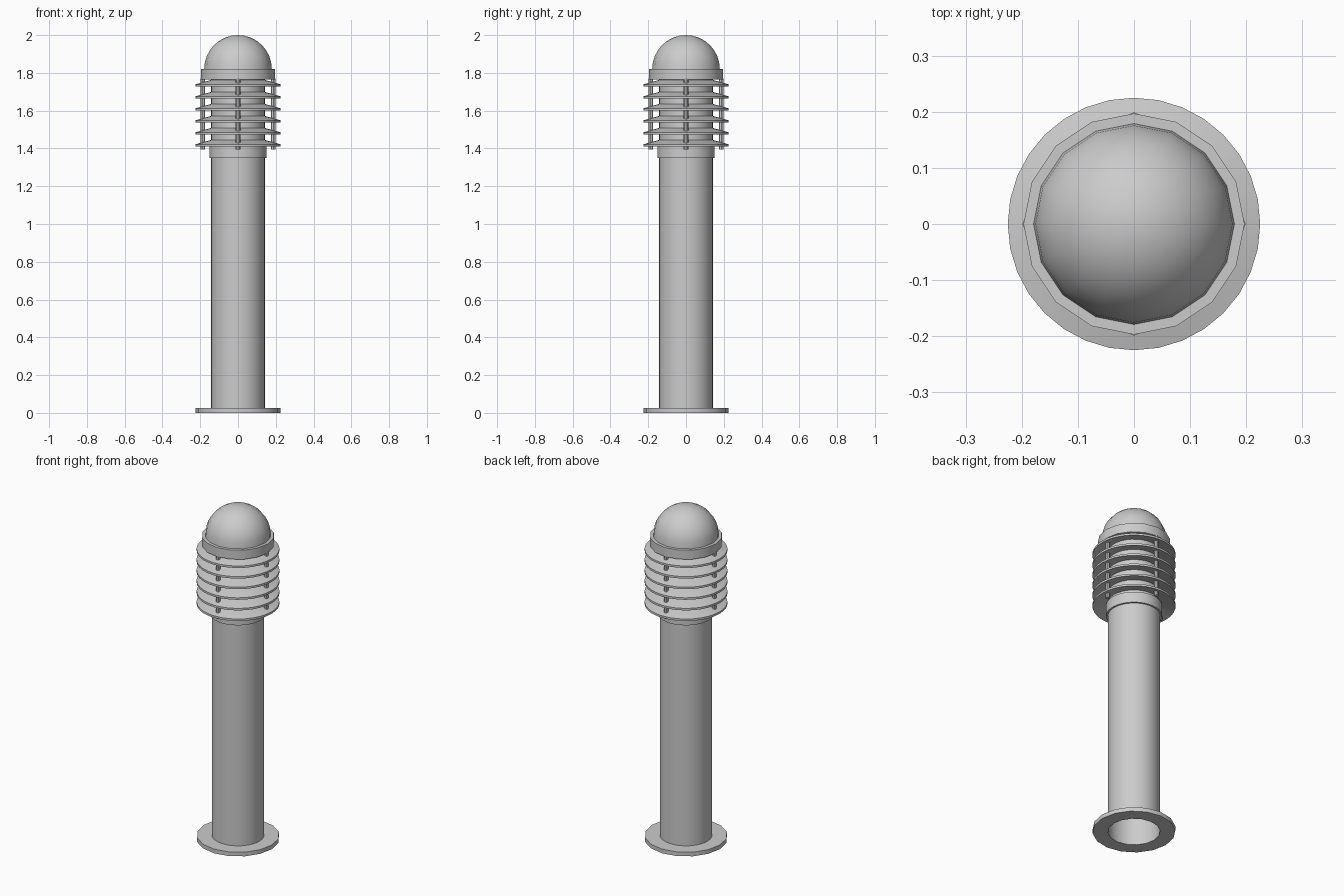
import bpy, bmesh, math
from math import sin, cos, pi

if "Cube" in bpy.data.objects:
    bpy.data.objects.remove(bpy.data.objects["Cube"])


def lathe(name, profile, sides, closed=False, angle=40):
    """Revolve (radius, z) points around z; radius 0 makes a pole."""
    bm = bmesh.new()
    rings = []
    for r, z in profile:
        if r == 0:
            rings.append([bm.verts.new((0, 0, z))] * sides)
        else:
            rings.append([bm.verts.new((r * cos(2 * pi * i / sides),
                                        r * sin(2 * pi * i / sides), z))
                          for i in range(sides)])
    pairs = list(zip(rings, rings[1:]))
    if closed:
        pairs.append((rings[-1], rings[0]))
    for a, b in pairs:
        for i in range(sides):
            j = (i + 1) % sides
            bm.faces.new(dict.fromkeys((a[i], a[j], b[j], b[i])))
    bmesh.ops.recalc_face_normals(bm, faces=bm.faces)
    mesh = bpy.data.meshes.new(name)
    bm.to_mesh(mesh)
    bm.free()
    ob = bpy.data.objects.new(name, mesh)
    bpy.context.collection.objects.link(ob)
    bpy.ops.object.select_all(action='DESELECT')
    ob.select_set(True)
    bpy.context.view_layer.objects.active = ob
    bpy.ops.object.shade_smooth_by_angle(angle=math.radians(angle))
    return ob


R = 0.142  # post radius

# Base flange, open in the middle
lathe("base_flange", [(R, 0), (0.225, 0), (0.225, 0.025), (R, 0.025)], 16, closed=True)

# Hollow post running up into the lamp head
lathe("post", [(R, 0), (R, 1.77)], 32)

# Collar below the louvres
lathe("collar", [(R, 1.35), (0.152, 1.35), (0.152, 1.415), (R, 1.415)], 32, closed=True)

# Six sloping louvre rings
for k in range(6):
    z = 1.41 + k * 0.0635
    lathe(f"louvre_{k + 1}", [(R, z + 0.022), (0.225, z), (0.225, z + 0.012),
                              (R, z + 0.035)], 32, closed=True, angle=30)

# Four rods carrying the louvres
for k in range(4):
    a = k * pi / 2
    rod = lathe(f"louvre_rod_{k + 1}", [(0, 1.395), (0.012, 1.395), (0.012, 1.77), (0, 1.77)], 8)
    rod.location = (0.187 * cos(a), 0.187 * sin(a), 0)

# Cap: rim with a hemispherical dome, softly shaded together
dome = [(0.179 * cos(t * pi / 16), 1.82 + 0.18 * sin(t * pi / 16)) for t in range(8)]
lathe("dome_cap", [(0, 1.765), (0.197, 1.765), (0.197, 1.82)] + dome + [(0, 2.0)], 16, angle=80)
